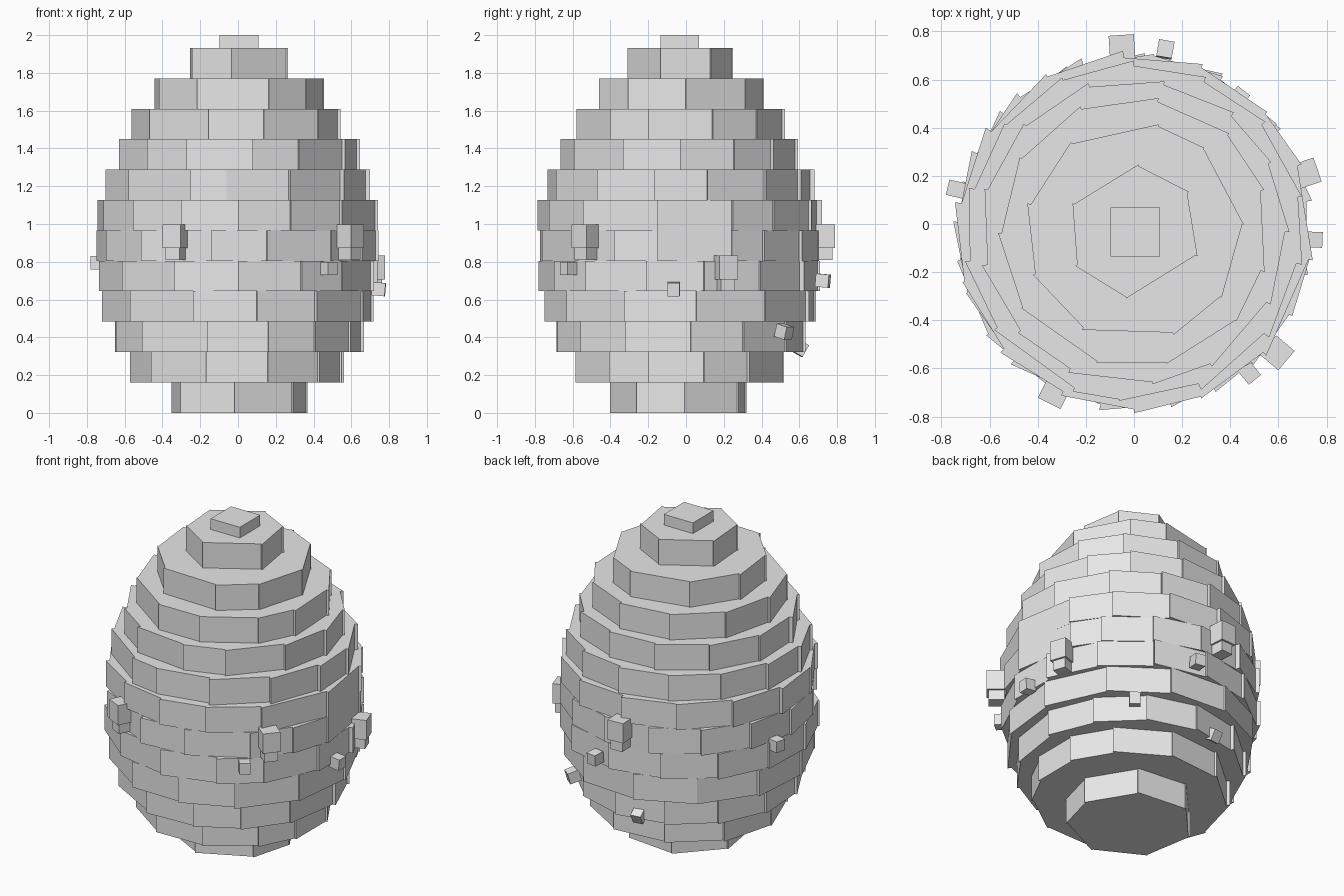
import bpy, bmesh, math, random
from mathutils import Matrix, Vector

if "Cube" in bpy.data.objects:
    bpy.data.objects.remove(bpy.data.objects["Cube"])

random.seed(4)
CY = -0.033          # axis of the egg in y
LH = 0.161           # layer height

stone = bpy.data.materials.new("pale_grey")
stone.diffuse_color = (0.8, 0.8, 0.8, 1)
stone.use_nodes = True
stone.node_tree.nodes["Principled BSDF"].inputs["Base Color"].default_value = stone.diffuse_color


def finish(bm, name):
    bmesh.ops.recalc_face_normals(bm, faces=bm.faces[:])
    mesh = bpy.data.meshes.new(name)
    bm.to_mesh(mesh)
    bm.free()
    mesh.materials.append(stone)
    ob = bpy.data.objects.new(name, mesh)
    bpy.context.collection.objects.link(ob)
    return ob


def layer(name, r, angles, fill, z0, z1):
    """Flat slab whose sides are straight panels with small steps between them."""
    a = list(angles)
    gap = (a[0] + 360 - a[-1]) / (fill + 1)
    a += [a[-1] + gap * (i + 1) for i in range(fill)]
    a.append(a[0] + 360)
    pts = []
    for p, q in zip(a, a[1:]):
        for ang, k in ((p, random.uniform(0.995, 1.012)), (q, random.uniform(0.972, 0.992))):
            t = math.radians(ang)
            pts.append((r * k * math.cos(t), CY + r * k * math.sin(t)))
    bm = bmesh.new()
    base = bm.faces.new([bm.verts.new((x, y, z0)) for x, y in pts])
    ext = bmesh.ops.extrude_face_region(bm, geom=[base], use_keep_orig=True)
    top = [v for v in ext["geom"] if isinstance(v, bmesh.types.BMVert)]
    bmesh.ops.translate(bm, verts=top, vec=(0, 0, z1 - z0))
    return finish(bm, name)


def blocks(name, parts):
    """Boxes facing outward: (x, y, z, depth, width, height, tilt)."""
    bm = bmesh.new()
    for x, y, z, d, w, h, tilt in parts:
        yaw = math.atan2(y - CY, x)
        m = (Matrix.Translation(Vector((x, y, z))) @ Matrix.Rotation(yaw, 4, 'Z')
             @ Matrix.Rotation(math.radians(tilt), 4, 'Y') @ Matrix.Diagonal((d, w, h, 1)))
        bmesh.ops.create_cube(bm, size=1, matrix=m)
    return finish(bm, name)


# Stacked layers of the egg: radius, panel corner angles, corners to fill round the back
LAYERS = [
    (0.37, (-93, -38, 4), 4),
    (0.57, (-144, -107, -74, -41, -17, 13, 40), 4),
    (0.665, (-139, -104, -76, -52, -26, 5, 31), 6),
    (0.725, (-142, -109, -82, -55, -24, 7, 39), 5),
    (0.745, (-145, -117, -90, -63, -42, -14, 10, 35), 6),
    (0.745, (-160, -133, -101, -78, -48, -28, -9, 22, 37), 6),
    (0.745, (-138, -114, -90, -68, -43, -9, 22, 42), 6),
    (0.705, (-145, -111, -95, -67, -38, -11, 12, 40), 6),
    (0.64, (-139, -115, -83, -60, -28, 0, 27, 50), 5),
    (0.565, (-146, -106, -76, -41, -17, 18, 46), 4),
    (0.455, (-157, -118, -69, -37, 4, 50, 77, 125, 165), 0),
    (0.28, (-150, -97, -21, 36, 86, 155), 0),
]
for i, (r, angles, fill) in enumerate(LAYERS):
    layer(f"egg_layer_{i + 1}", r, angles, fill, i * LH, (i + 1) * LH)

# Small square cap on top
blocks("egg_cap", [(0.005, CY, 1.965, 0.205, 0.205, 0.07, 0)])

# Larger knobs: a wide block with a narrower one beneath
KNOBS = [(-0.33, -0.70, 0.935), (0.595, -0.535, 0.935), (0.715, 0.21, 0.77), (-0.05, 0.735, 0.935)]
for i, (x, y, z) in enumerate(KNOBS):
    blocks(f"knob_{i + 1}", [(x, y, z, 0.10, 0.105, 0.125, 0),
                             (x * 0.99, y * 0.99, z - 0.09, 0.09, 0.08, 0.07, 0)])

# Small pebbles: x, y, z, tilt
PEBBLES = [(0.13, 0.725, 0.70, 5), (-0.74, 0.145, 0.795, 0), (0.745, -0.065, 0.655, 5),
           (0.48, -0.62, 0.765, 0), (0.43, 0.52, 0.43, 15), (-0.09, 0.60, 0.345, 30)]
for i, (x, y, z, tilt) in enumerate(PEBBLES):
    blocks(f"pebble_{i + 1}", [(x, y, z, 0.07, 0.065, 0.07, tilt)])
